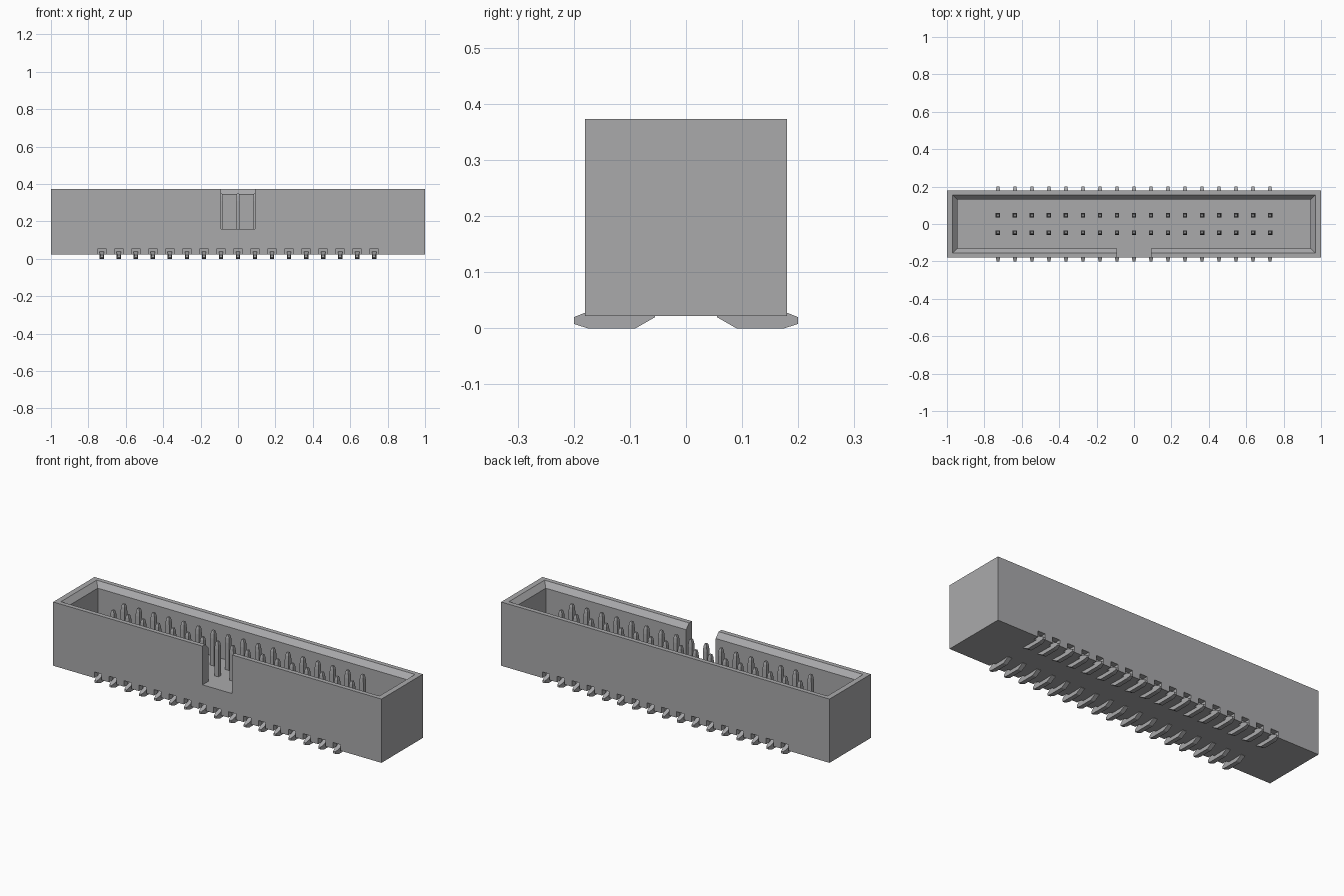
import bpy, bmesh

if "Cube" in bpy.data.objects:
    bpy.data.objects.remove(bpy.data.objects["Cube"], do_unlink=True)

COLUMNS, PITCH = 17, 0.0909
FIRST_X = -PITCH * (COLUMNS - 1) / 2
BOTTOM, TOP, FLOOR = 0.022, 0.373, 0.16

grey = bpy.data.materials.new("plain grey")
grey.use_nodes = True
colour = (0.4, 0.4, 0.41, 1)
grey.diffuse_color = colour
grey.node_tree.nodes["Principled BSDF"].inputs["Base Color"].default_value = colour


def make(name, bm):
    bmesh.ops.recalc_face_normals(bm, faces=bm.faces)
    mesh = bpy.data.meshes.new(name)
    bm.to_mesh(mesh)
    bm.free()
    mesh.materials.append(grey)
    obj = bpy.data.objects.new(name, mesh)
    bpy.context.collection.objects.link(obj)
    return obj


def loft(bm, sections):
    """Skin a stack of point loops and cap both ends."""
    loops = [[bm.verts.new(p) for p in s] for s in sections]
    for a, b in zip(loops, loops[1:]):
        for i in range(len(a)):
            j = (i + 1) % len(a)
            bm.faces.new((a[i], a[j], b[j], b[i]))
    bm.faces.new(loops[0][::-1])
    bm.faces.new(loops[-1])


def rect(hx, hy, z, cx=0, cy=0):
    return [(cx + sx * hx, cy + sy * hy, z)
            for sx, sy in ((-1, -1), (1, -1), (1, 1), (-1, 1))]


def stack(name, levels, cx=0, cy=0):
    bm = bmesh.new()
    loft(bm, [rect(hx, hy, z, cx, cy) for hx, hy, z in levels])
    return make(name, bm)


def repeat(obj):
    """Repeat along the row, then mirror to the other row."""
    arr = obj.modifiers.new("row", 'ARRAY')
    arr.count = COLUMNS
    arr.use_relative_offset = False
    arr.use_constant_offset = True
    arr.constant_offset_displace = (PITCH, 0, 0)
    mir = obj.modifiers.new("other row", 'MIRROR')
    mir.use_axis = (False, True, False)
    mir.use_mirror_merge = False


# Housing, with its cutters
housing = stack("housing", [(1, 0.18, BOTTOM), (1, 0.18, TOP)])
cavity = stack("cavity_cutter", [(0.945, 0.13, FLOOR), (0.945, 0.13, 0.345),
                                 (0.97, 0.155, TOP), (0.97, 0.155, 0.4)])
notch = stack("key_notch_cutter", [(0.09, 0.05, FLOOR), (0.09, 0.05, 0.42)], cy=-0.16)
slots = stack("foot_slot_cutter", [(0.022, 0.03, 0.01), (0.022, 0.03, 0.055)],
              FIRST_X, -0.18)
repeat(slots)
for cutter in (cavity, notch, slots):
    cut = housing.modifiers.new(cutter.name, 'BOOLEAN')
    cut.operation = 'DIFFERENCE'
    cut.solver = 'EXACT'
    cut.object = cutter

# Bake the cuts and drop the cutters
depsgraph = bpy.context.evaluated_depsgraph_get()
baked = bpy.data.meshes.new_from_object(housing.evaluated_get(depsgraph))
housing.modifiers.clear()
housing.data = baked
for cutter in (cavity, notch, slots):
    bpy.data.objects.remove(cutter, do_unlink=True)

# Contact pins with tapered tips
pins = stack("contact_pins", [(0.012, 0.012, FLOOR - 0.01), (0.012, 0.012, 0.31),
                              (0.010, 0.010, 0.335), (0.006, 0.006, 0.35)],
             FIRST_X, -0.046)
repeat(pins)

# Solder feet: side profile swept across the foot width, narrowed at the tip
profile = [(-0.2, 0.02), (-0.2, 0.008), (-0.175, 0), (-0.09, 0), (-0.055, 0.02),
           (-0.055, 0.03), (-0.14, 0.042), (-0.155, 0.036), (-0.18, 0.028)]
bm = bmesh.new()
loft(bm, [[(FIRST_X + side * (0.007 if y < -0.19 else 0.012), y, z)
           for y, z in profile] for side in (-1, 1)])
repeat(make("solder_feet", bm))
